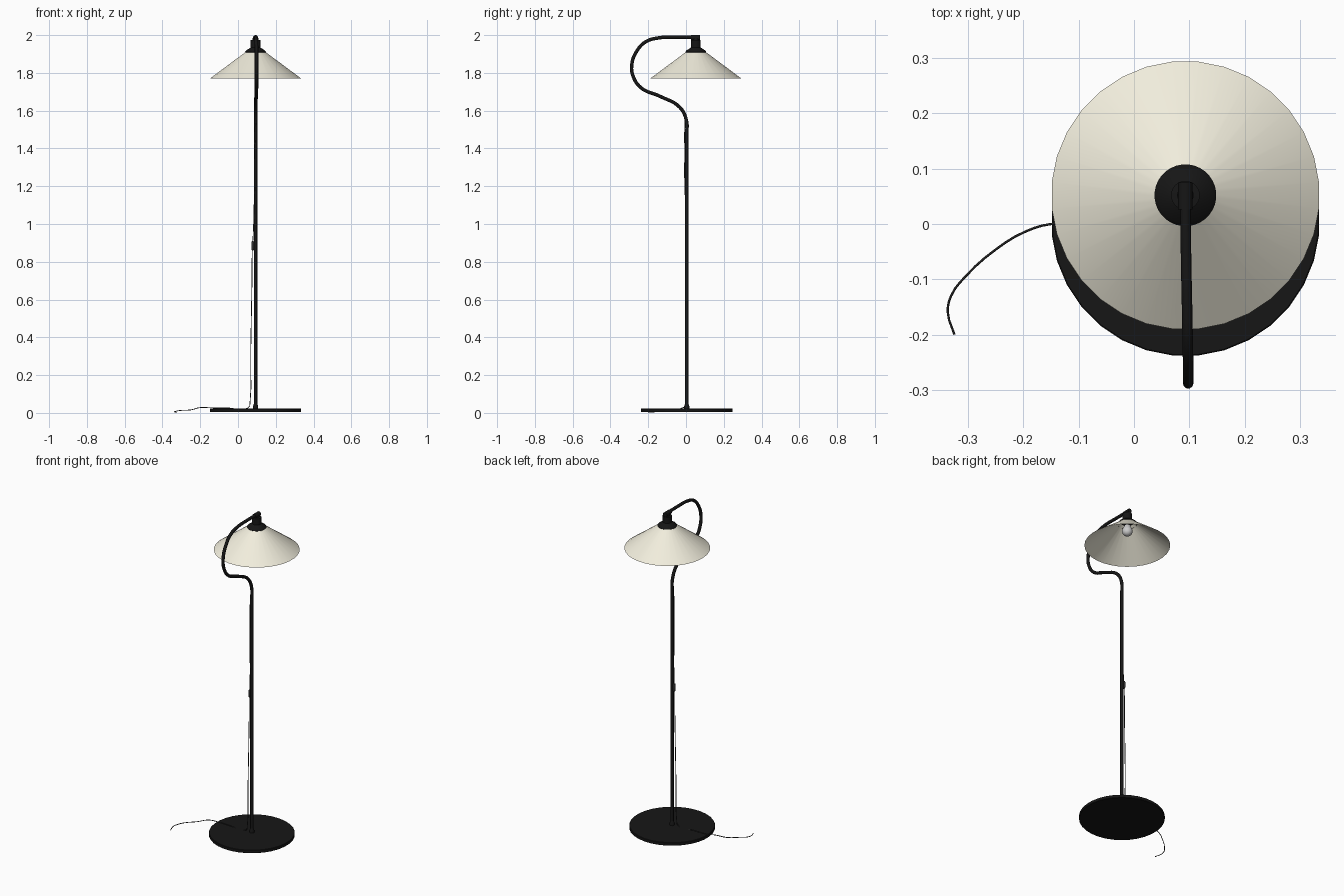
import bpy, bmesh, math
from mathutils import Vector, Matrix

if "Cube" in bpy.data.objects:
    bpy.data.objects.remove(bpy.data.objects["Cube"])


def material(name, rgb):
    m = bpy.data.materials.new(name)
    m.diffuse_color = (*rgb, 1)
    m.use_nodes = True
    m.node_tree.nodes["Principled BSDF"].inputs["Base Color"].default_value = m.diffuse_color
    return m


BLACK = material("black_metal", (0.008, 0.008, 0.008))
CREAM = material("cream_shade", (0.88, 0.85, 0.72))
GLASS = material("bulb_glass", (0.75, 0.75, 0.78))
DARK = material("dark_cord", (0.03, 0.03, 0.03))


def finish(ob, mat, angle=40):
    ob.data.materials.append(mat)
    bpy.ops.object.select_all(action='DESELECT')
    ob.select_set(True)
    bpy.context.view_layer.objects.active = ob
    bpy.ops.object.shade_smooth_by_angle(angle=math.radians(angle))
    return ob


def lathe(name, profile, centre, mat, sides=32, matrix=None):
    """Spin a (radius, height) profile; radius 0 closes the end."""
    bm = bmesh.new()
    rings = []
    for r, z in profile:
        if r == 0:
            rings.append([bm.verts.new((0, 0, z))] * sides)
        else:
            rings.append([bm.verts.new((r * math.cos(a), r * math.sin(a), z))
                          for a in (2 * math.pi * (i + 0.5) / sides for i in range(sides))])
    for lo, hi in zip(rings, rings[1:]):
        for i in range(sides):
            j = (i + 1) % sides
            bm.faces.new(list(dict.fromkeys((lo[i], lo[j], hi[j], hi[i]))))
    if matrix:
        bm.transform(matrix)
    bmesh.ops.recalc_face_normals(bm, faces=bm.faces)
    me = bpy.data.meshes.new(name)
    bm.to_mesh(me)
    bm.free()
    ob = bpy.data.objects.new(name, me)
    ob.location = centre
    bpy.context.collection.objects.link(ob)
    return finish(ob, mat)


def tube(name, points, radius, mat, steps=5, ring=2):
    """Smooth round tube through the points, converted to a mesh."""
    cu = bpy.data.curves.new(name, 'CURVE')
    cu.dimensions = '3D'
    cu.bevel_depth = radius
    cu.bevel_resolution = ring
    cu.resolution_u = steps
    cu.use_fill_caps = True
    sp = cu.splines.new('BEZIER')
    sp.bezier_points.add(len(points) - 1)
    for bp, p in zip(sp.bezier_points, points):
        bp.co = p
        bp.handle_left_type = bp.handle_right_type = 'AUTO'
    ob = bpy.data.objects.new(name, cu)
    bpy.context.collection.objects.link(ob)
    bpy.ops.object.select_all(action='DESELECT')
    ob.select_set(True)
    bpy.context.view_layer.objects.active = ob
    bpy.ops.object.convert(target='MESH')
    return finish(bpy.context.object, mat)


X, Y = 0.093, 0.004          # pole axis
head = (X, 0.052, 0)         # shade axis

# Round base plate and pole collar
lathe("base_plate", [(0, 0.004), (0.241, 0.004), (0.243, 0.006), (0.243, 0.021),
                     (0.241, 0.023), (0, 0.023)], (X, Y, 0), BLACK)
lathe("pole_collar", [(0, 0.02), (0.014, 0.02), (0.014, 0.035), (0.009, 0.05), (0, 0.05)],
      (X, Y, 0), BLACK, 16)

# Pole with swan neck arm, as y/z path
path = [(Y, 0.02), (Y, 0.8), (0.004, 1.48), (0.003, 1.545), (-0.032, 1.617), (-0.14, 1.677),
        (-0.238, 1.721), (-0.281, 1.785), (-0.287, 1.844), (-0.262, 1.913),
        (-0.214, 1.964), (-0.14, 1.986), (-0.06, 1.989), (0.06, 1.989)]
tube("pole_and_arm", [(X + 0.005 * max(0, min(1, -y / 0.25)), y, z) for y, z in path],
     0.0095, BLACK, 6, 3)

# Horizontal end sleeve
lathe("arm_end_sleeve", [(0, -0.027), (0.0135, -0.027), (0.0135, 0.022), (0, 0.022)],
      (X, 0.048, 1.9865), BLACK, 16, Matrix.Rotation(math.pi / 2, 4, 'X'))

# Lamp holder with flared cap
lathe("lamp_holder", [(0.053, 1.907), (0.056, 1.911), (0.050, 1.919), (0.026, 1.934), (0.026, 1.973),
                      (0.015, 1.974), (0.015, 1.985), (0, 1.985)], head, BLACK)

# Conical shade, open below
lathe("shade", [(0.243, 1.770), (0.040, 1.920)], head, CREAM)

# Bulb and its socket
lathe("bulb_socket", [(0, 1.885), (0.018, 1.885), (0.018, 1.94), (0, 1.94)], head, BLACK, 16)
bulb = [(0.030 * math.sin(a), 1.862 - 0.030 * math.cos(a))
        for a in (math.pi * k / 10 for k in range(8))]
bulb[0] = (0, bulb[0][1])
lathe("bulb", bulb + [(0.016, 1.90)], head, GLASS, 20)

# Power cord: down the pole, across the base, out over the floor
tube("power_cord", [(X, -0.004, 1.56), (X - 0.004, -0.009, 1.42), (X - 0.006, -0.006, 1.2),
                    (0.081, 0.003, 0.95), (0.076, 0.004, 0.87), (0.074, 0.004, 0.7),
                    (0.067, 0.003, 0.3), (0.064, 0.001, 0.06), (0.055, 0, 0.027),
                    (-0.05, 0, 0.026), (-0.15, 0, 0.027), (-0.195, -0.013, 0.029),
                    (-0.25, -0.046, 0.016), (-0.305, -0.095, 0.013), (-0.331, -0.13, 0.008),
                    (-0.337, -0.16, 0.006), (-0.325, -0.20, 0.003)], 0.0022, DARK, 3, 1)

# Inline switch on the cord
lathe("cord_switch", [(0, 0.86), (0.006, 0.862), (0.008, 0.87), (0.008, 0.90),
                      (0.006, 0.908), (0, 0.91)], (0.078, 0.005, 0), DARK, 12)
